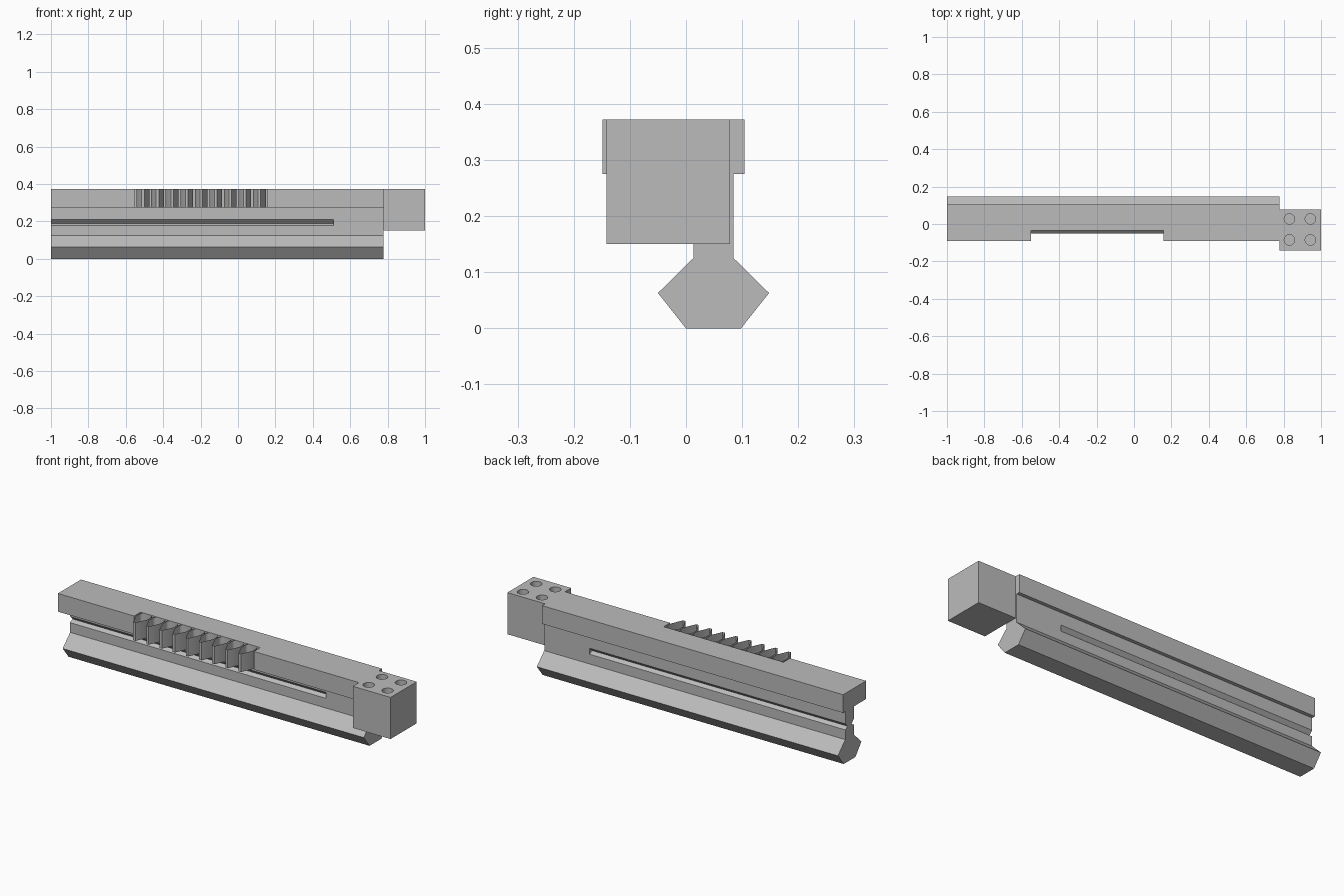
import bpy, bmesh, math

if "Cube" in bpy.data.objects:
    bpy.data.objects.remove(bpy.data.objects["Cube"])

grey = bpy.data.materials.new("plain_grey")
grey.use_nodes = True
grey.diffuse_color = (0.5, 0.5, 0.5, 1)
grey.node_tree.nodes["Principled BSDF"].inputs["Base Color"].default_value = (0.5, 0.5, 0.5, 1)


def prism(name, outline, start, vector, capped=True):
    """Extrude a closed outline; start maps each 2D point into space."""
    bm = bmesh.new()
    a = [bm.verts.new(start(*p)) for p in outline]
    b = [bm.verts.new([c + d for c, d in zip(v.co, vector)]) for v in a]
    n = len(a)
    for i in range(n):
        j = (i + 1) % n
        bm.faces.new((a[i], a[j], b[j], b[i]))
    if capped:
        bm.faces.new(a[::-1])
        bm.faces.new(b)
    bmesh.ops.recalc_face_normals(bm, faces=bm.faces)
    mesh = bpy.data.meshes.new(name)
    bm.to_mesh(mesh)
    bm.free()
    mesh.materials.append(grey)
    ob = bpy.data.objects.new(name, mesh)
    bpy.context.collection.objects.link(ob)
    return ob


def along_x(name, outline, x0, x1):
    return prism(name, outline, lambda y, z: (x0, y, z), (x1 - x0, 0, 0))


def along_z(name, outline, z0, z1, capped=True):
    return prism(name, outline, lambda x, y: (x, y, z0), (0, 0, z1 - z0), capped)


def cut(target, cutter):
    cutter.hide_render = True
    mod = target.modifiers.new("cut", "BOOLEAN")
    mod.operation = "DIFFERENCE"
    mod.solver = "EXACT"
    mod.object = cutter
    bpy.context.view_layer.objects.active = target
    bpy.ops.object.modifier_apply(modifier=mod.name)
    bpy.data.objects.remove(cutter)


TOP, STEP = 0.372, 0.275
NECK_FRONT, NECK_BACK = 0.013, 0.085

# Rail: hexagonal foot, narrow neck and wide head
rail = along_x("rail", [
    (0, 0), (0.098, 0), (0.148, 0.063), (NECK_BACK, 0.125), (NECK_BACK, STEP),
    (0.104, STEP), (0.104, TOP), (-0.09, TOP), (-0.09, STEP),
    (NECK_FRONT, STEP), (NECK_FRONT, 0.125), (-0.05, 0.063)], -1, 0.777)

# V grooves on both sides of the neck, open at the right end
for face, side in ((NECK_FRONT, 1), (NECK_BACK, -1)):
    out = face - side * 0.01
    groove = along_x("groove_cutter", [
        (out, 0.209), (face, 0.209), (face + side * 0.02, 0.189),
        (face, 0.177), (out, 0.177)], -1.1, 0.51)
    cut(rail, groove)

# Recess in the head behind the pockets
recess = along_z("recess_cutter", [
    (-0.55, -0.2), (0.157, -0.2), (0.157, -0.036), (-0.55, -0.036)], 0.25, 0.4)
cut(rail, recess)

# Row of open thin-walled pockets with rounded backs and pointed fronts
half = 0.034
arc = [(half * math.cos(t), -0.052 + 0.015 * math.sin(t))
       for t in (math.pi * i / 10 for i in range(11))]
pocket = arc + [(-half, -0.088), (-0.007, -0.149), (0.007, -0.149), (half, -0.088)]
for i in range(9):
    cx = -0.508 + i * 0.0778
    along_z("pocket_%d" % (i + 1), [(cx + x, y) for x, y in pocket], STEP, TOP, False)

# End block with four blind holes
block = along_x("end_block", [
    (-0.142, 0.15), (0.078, 0.15), (0.078, TOP), (-0.142, TOP)], 0.777, 1)
for hx in (0.831, 0.943):
    for hy in (0.027, -0.085):
        ring = [(hx + 0.028 * math.cos(t), hy + 0.028 * math.sin(t))
                for t in (math.tau * k / 32 for k in range(32))]
        cut(block, along_z("hole_cutter", ring, TOP - 0.1, TOP + 0.1))

# Smooth the hole walls and pocket backs, keep edges sharp
for ob in bpy.context.view_layer.objects:
    ob.select_set(ob.type == "MESH" and ob.name.startswith(("end_block", "pocket")))
bpy.context.view_layer.objects.active = block
bpy.ops.object.shade_smooth_by_angle(angle=math.radians(30))
